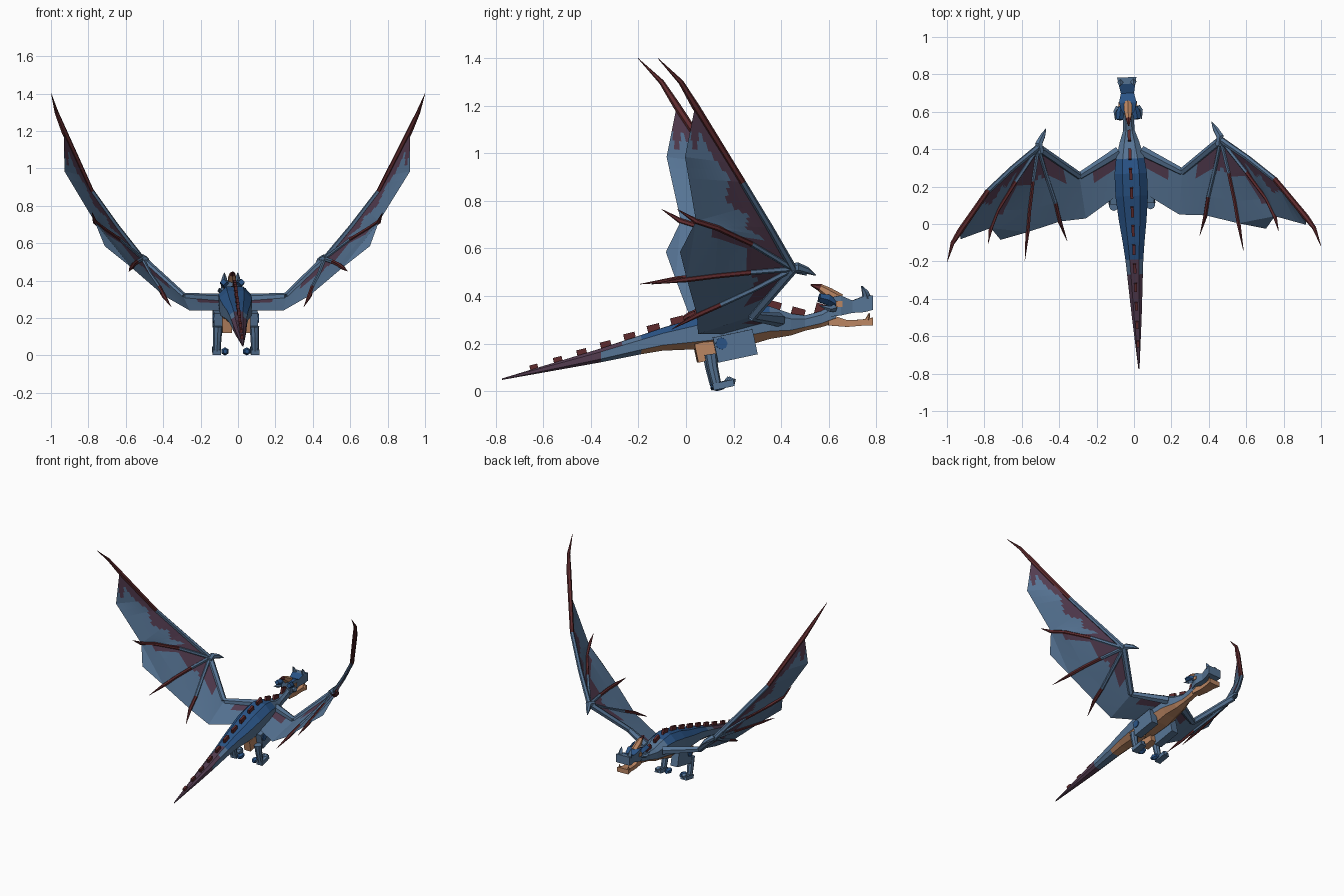
import bpy, bmesh, math
from mathutils import Vector, Matrix

if "Cube" in bpy.data.objects:
    bpy.data.objects.remove(bpy.data.objects["Cube"])

# The whole animal is turned slightly about the vertical axis
FRAME = Matrix.Translation((-0.006, 0, 0)) @ Matrix.Rotation(math.radians(2.4), 4, 'Z')


def material(name, rgb):
    m = bpy.data.materials.new(name)
    m.use_nodes = True
    col = (*rgb, 1)
    m.diffuse_color = col
    m.node_tree.nodes["Principled BSDF"].inputs["Base Color"].default_value = col
    return m


MATS = [material("slate_blue", (.093, .174, .296)),
        material("deep_blue", (.023, .089, .242)),
        material("tan_orange", (.5, .24, .125)),
        material("dusky_purple", (.087, .045, .08)),
        material("dark_maroon", (.115, .024, .027))]
SLATE, DEEP, TAN, PURPLE, MAROON = range(5)


def finish(name, bm, rule, mirror=False, closed=True):
    """Colour the faces by rule(centre, normal) and make the object."""
    bmesh.ops.remove_doubles(bm, verts=bm.verts, dist=1e-5)
    if closed:
        bmesh.ops.recalc_face_normals(bm, faces=bm.faces)
    bm.normal_update()
    if rule is not None:
        for f in bm.faces:
            f.material_index = rule(f.calc_center_median(), f.normal) if callable(rule) else rule
    me = bpy.data.meshes.new(name)
    bm.to_mesh(me)
    bm.free()
    for m in MATS:
        me.materials.append(m)
    ob = bpy.data.objects.new(name, me)
    bpy.context.collection.objects.link(ob)
    ob.matrix_world = FRAME
    if mirror:
        ob.modifiers.new("Mirror", 'MIRROR').use_mirror_merge = False
    return ob


def skin(bm, rings):
    """Join rings of points into a closed skin."""
    vs = [[bm.verts.new(p) for p in r] for r in rings]
    n = len(vs[0])
    for a, b in zip(vs, vs[1:]):
        for i in range(n):
            bm.faces.new((a[i], a[(i + 1) % n], b[(i + 1) % n], b[i]))
    bm.faces.new(vs[0])
    bm.faces.new(vs[-1])


BOXY = [(1, 1), (-1, 1), (-1, -1), (1, -1)]
CHAMFERED = [(1, .52), (.52, 1), (-.52, 1), (-1, .52),
             (-1, -.52), (-.52, -1), (.52, -1), (1, -.52)]


def loft(name, sections, outline, rule):
    """Sections (y, z centre, half width, half height) along the body."""
    bm = bmesh.new()
    skin(bm, [[(w * px, y, z + h * pz) for px, pz in outline] for y, z, w, h in sections])
    return finish(name, bm, rule)


def tube(name, path, radii, rule, sides=6, mirror=True):
    pts = [Vector(p) for p in path]
    bm = bmesh.new()
    rings = []
    for i, p in enumerate(pts):
        t = (pts[min(i + 1, len(pts) - 1)] - pts[max(i - 1, 0)]).normalized()
        ref = Vector((0, 1, 0)) if abs(t.x) > .9 else Vector((1, 0, 0))
        u = t.cross(ref).normalized()
        w = t.cross(u)
        rings.append([p + radii[i] * (u * math.cos(a) + w * math.sin(a))
                      for a in (j * math.tau / sides for j in range(sides))])
    skin(bm, rings)
    return finish(name, bm, rule, mirror)


def box(name, centre, size, tilt, rule):
    bm = bmesh.new()
    bmesh.ops.create_cube(bm, size=1, matrix=Matrix.Translation(centre)
                          @ Matrix.Rotation(math.radians(tilt), 4, 'X')
                          @ Matrix.Diagonal((*size, 1)))
    return finish(name, bm, rule, mirror=True)


def along(pts, t):
    """Point at fraction t of a polyline, counted by segments."""
    if len(pts) == 1:
        return Vector(pts[0])
    s = t * (len(pts) - 1)
    i = min(int(s), len(pts) - 2)
    return Vector(pts[i]).lerp(Vector(pts[i + 1]), s - i)


def panel(bm, a, b, rule, nu=14, nv=24):
    """Membrane stretched between two polylines, purple where rule(u, v, centre)."""
    grid = [[bm.verts.new(along(a, v / nv).lerp(along(b, v / nv), u / nu))
             for v in range(nv + 1)] for u in range(nu + 1)]
    for u in range(nu):
        for v in range(nv):
            f = bm.faces.new((grid[u][v], grid[u + 1][v], grid[u + 1][v + 1], grid[u][v + 1]))
            purple = rule((u + .5) / nu, (v + .5) / nv, f.calc_center_median())
            f.material_index = PURPLE if purple else SLATE


# Torso and tail
BODY = [(-.775, .05, .003, .003), (-.5, .116, .026, .02), (-.36, .15, .036, .029),
        (-.27, .174, .042, .035), (-.19, .195, .048, .04), (-.1, .218, .058, .048),
        (.02, .238, .074, .063), (.15, .262, .087, .083), (.27, .282, .087, .087),
        (.35, .288, .076, .069), (.44, .28, .052, .046), (.5, .286, .031, .032),
        (.57, .303, .028, .034), (.63, .33, .03, .042)]


def body_colour(c, n):
    if c.y < -.36:
        return PURPLE
    if c.y < -.19:
        return PURPLE if n.z > (.35 if c.y < -.27 else .85) else SLATE
    if n.z < -.5:
        return TAN
    return DEEP if n.z > .3 and c.y < .35 else SLATE


loft("body_and_tail", BODY, CHAMFERED, body_colour)

# Spines along the back
bm = bmesh.new()
for k in range(13):
    y = -.64 + k * .101
    lo, hi = [(a, b) for a, b in zip(BODY, BODY[1:]) if a[0] <= y <= b[0]][0]
    t = (y - lo[0]) / (hi[0] - lo[0])
    top = lo[1] + lo[3] + t * (hi[1] + hi[3] - lo[1] - lo[3])
    s = .75 + .5 * min(1, k / 6)
    bmesh.ops.create_cube(bm, size=1, matrix=Matrix.Translation((0, y, top + .004))
                          @ Matrix.Rotation(math.radians(-15 if y > .3 else 14), 4, 'X')
                          @ Matrix.Diagonal((.016, .045 * s, .038 * s, 1)))
finish("back_spines", bm, MAROON)

# Head
loft("skull", [(.595, .352, .032, .04), (.65, .36, .047, .042), (.70, .355, .035, .026),
               (.75, .366, .045, .034), (.785, .372, .052, .03)], BOXY,
     lambda c, n: DEEP if c.y < .76 and n.z > .3 else SLATE)
loft("lower_jaw", [(.60, .3, .028, .024), (.68, .284, .03, .014), (.74, .288, .034, .013),
                   (.785, .292, .044, .017)], BOXY, TAN)
tube("head_crest", [(0, .65, .385), (0, .60, .412), (0, .565, .435), (0, .525, .447)],
     [.024, .024, .016, .003], lambda c, n: TAN if c.y > .575 else MAROON, mirror=False)
tube("nose_horns", [(.034, .762, .39), (.036, .755, .415), (.036, .74, .442)],
     [.018, .013, .002], SLATE, 4)
tube("jaw_teeth", [(.034, .765, .3), (.036, .772, .328)], [.01, .001], TAN, 4)
tube("cheek_frills", [(.03, .63, .365), (.043, .595, .385), (.048, .56, .393)],
     [.018, .022, .018], DEEP, 4)
tube("cheek_spikes", [(.05, .625, .35), (.066, .605, .345), (.07, .56, .36)],
     [.016, .013, .002], SLATE, 4)
box("eyes", (.046, .643, .366), (.008, .026, .024), 0, TAN)

# Legs
box("hips", (.05, .085, .168), (.05, .09, .08), 12, TAN)
box("thighs", (.09, .203, .19), (.055, .17, .108), 12, SLATE)
tube("knees", [(.075, .145, .2), (.123, .145, .2)], [.027, .025], DEEP, 8)
tube("shins", [(.098, .1, .155), (.1, .108, .1), (.102, .125, .025)],
     [.026, .023, .02], SLATE, 8)
box("feet", (.102, .153, .026), (.045, .09, .028), 12, SLATE)
tube("toes", [(.102, .18, .03), (.102, .192, .055)], [.021, .015], SLATE)
tube("inner_toes", [(.058, .105, .022), (.058, .13, .022), (.058, .16, .023)],
     [.012, .022, .014], DEEP)

# Wing joints, shared by bones and membrane
SHOULDER, ELBOW, WRIST = (.06, .39, .3), (.275, .268, .315), (.49, .43, .515)
LEADING = [WRIST, (.63, .325, .69), (.77, .205, .88), (.925, 0, 1.2),
           (.968, -.062, 1.3), (1.0, -.16, 1.4)]
SECOND = [WRIST, (.62, .25, .62), (.72, .105, .685), (.76, .01, .715), (.777, -.07, .765)]
THIRD = [WRIST, (.525, .25, .5), (.55, .1, .485), (.565, -.02, .47), (.585, -.17, .45)]
FOURTH = [WRIST, (.45, .27, .43), (.41, .13, .365), (.39, .03, .32), (.355, -.075, .26)]
TRAIL_OUTER, TRAIL_MID = (.925, -.043, .985), (.71, -.055, .585)
TRAIL_INNER, FLANK = (.25, .04, .24), (.07, .16, .24)

# Wing arms, fingers and thumb claws
tube("upper_arms", [SHOULDER, ELBOW], [.03, .02], SLATE)
tube("forearms", [ELBOW, WRIST], [.02, .022], SLATE)
tube("thumb_claws", [(.475, .4, .51), (.485, .45, .52), (.462, .49, .508), (.443, .528, .487)],
     [.02, .022, .015, .002], SLATE)
tube("leading_fingers", LEADING, [.017, .015, .014, .016, .011, .001],
     lambda c, n: MAROON if c.z > .95 else SLATE)
for name, path in (("second", SECOND), ("third", THIRD), ("fourth", FOURTH)):
    tube(name + "_fingers", path, [.013, .012, .012, .012, .001],
         lambda c, n: MAROON if c.y < .19 else SLATE)

# Wing membranes with purple along the bones
bm = bmesh.new()
panel(bm, LEADING[:4], [WRIST, SECOND[2], SECOND[3], TRAIL_OUTER, LEADING[3]],
      lambda u, v, c: u < .32 + .08 * math.sin(v * 25)
      or c.z > 1.05 + .03 * math.sin(u * 14) or v < .2)
panel(bm, SECOND[:4], THIRD[:4], lambda u, v, c: v < .36 or (u < .2 and v < .75))
panel(bm, [TRAIL_MID], [SECOND[3], THIRD[3]], lambda u, v, c: False)
panel(bm, THIRD[:4], FOURTH[:4], lambda u, v, c: v < .28 + .2 * abs(u - .5))
panel(bm, [WRIST, ELBOW, SHOULDER], [FOURTH[3], TRAIL_INNER, FLANK],
      lambda u, v, c: u < .35 and (v < .3 or v > .65))
finish("wing_membranes", bm, None, mirror=True, closed=False)
